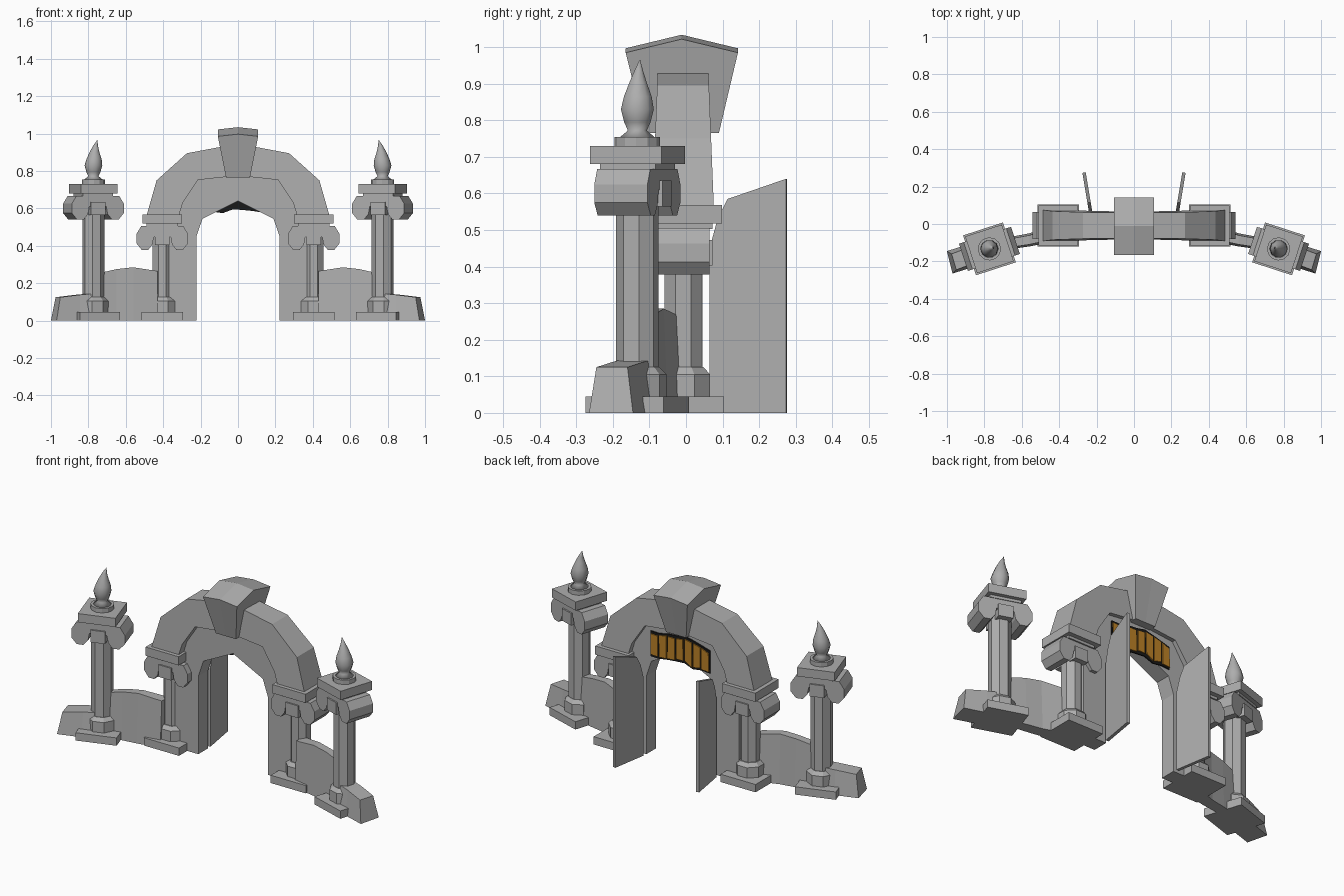
import bpy, bmesh, math, random
from mathutils import Matrix, Vector

if "Cube" in bpy.data.objects:
    bpy.data.objects.remove(bpy.data.objects["Cube"])


def material(name, rgb):
    m = bpy.data.materials.new(name)
    m.diffuse_color = (*rgb, 1)
    m.use_nodes = True
    m.node_tree.nodes["Principled BSDF"].inputs["Base Color"].default_value = m.diffuse_color
    return m


STONE = material("grey stone", (0.42, 0.42, 0.42))
GOLD = material("amber", (0.50, 0.22, 0.02))
DARK = material("black", (0.01, 0.01, 0.01))
I = Matrix.Identity(4)


def loft(name, rings, M=I, mat=STONE, smooth=False):
    """Closed solid through rings of equal point count."""
    bm = bmesh.new()
    loops = [[bm.verts.new(M @ Vector(p)) for p in r] for r in rings]
    n = len(loops[0])
    for a, b in zip(loops, loops[1:]):
        for i in range(n):
            bm.faces.new((a[i], a[(i + 1) % n], b[(i + 1) % n], b[i]))
    bm.faces.new(loops[0][::-1])
    bm.faces.new(loops[-1])
    bmesh.ops.recalc_face_normals(bm, faces=bm.faces[:])
    for f in bm.faces:
        f.smooth = smooth
    me = bpy.data.meshes.new(name)
    bm.to_mesh(me)
    bm.free()
    me.materials.append(mat)
    ob = bpy.data.objects.new(name, me)
    bpy.context.collection.objects.link(ob)
    return ob


def prism(name, pts, y0, y1, M=I, mat=STONE):
    """Outline in x, z pushed along y."""
    return loft(name, [[(x, y, z) for x, z in pts] for y in (y0, y1)], M, mat)


def lathe(name, prof, n, M=I, smooth=False):
    """Profile of (apothem, z, x shift); flat side faces front."""
    rings = []
    for r, z, dx in prof:
        r /= math.cos(math.pi / n)
        rings.append([(dx + r * math.cos((i + .5) * 2 * math.pi / n),
                       r * math.sin((i + .5) * 2 * math.pi / n), z) for i in range(n)])
    return loft(name, rings, M, STONE, smooth)


def box(name, hx, hy, z0, z1, M=I):
    prism(name, [(-hx, z0), (hx, z0), (hx, z1), (-hx, z1)], -hy, hy, M)


def mirrored(half):
    return half + [(-x, z) for x, z in reversed(half) if x > 0]


def column(name, M, zc, s, plate):
    """Plinth, octagonal shaft, scroll capital and top plate; zc = capital underside."""
    box(name + "_plinth", .112, .112, 0, .045, M)
    lathe(name + "_foot", [(.074, .045, 0), (.074, .105, 0), (.056, .125, 0)], 8, M)
    lathe(name + "_shaft", [(.051 * s, .12, 0), (.051 * s, zc + .09, 0)], 8, M)
    half = [(.045, .07), (.052, .03), (.075, 0), (.11, 0), (.138, .035),
            (.138, .085), (.113, .127), (0, .127)]
    pts = mirrored([(x * s, zc + z) for x, z in half])
    prism(name + "_scroll_capital", pts, -.072 * s, .072 * s, M)
    box(name + "_capital_tongue", .04, .08 * s, zc + .025, zc + .095, M)
    box(name + "_neck", .085, .08, zc + .125, zc + .143, M)
    box(name + "_top_plate", plate, plate, zc + .14, zc + .19, M)


# Both halves
for side, sx in (("right", 1), ("left", -1)):
    S = Matrix.Scale(sx, 4, (1, 0, 0))
    column(side + "_arch_column", S @ Matrix.Translation((.405, -.008, 0)), .378, 1, .106)

    P = S @ Matrix.Translation((.773, -.133, 0)) @ Matrix.Rotation(math.radians(-18), 4, 'Z')
    column(side + "_torch_pillar", P, .54, 1.06, .103)
    lathe(side + "_torch_dish", [(.06, .73, 0), (.06, .755, 0)], 12, P)
    flame = [(.046, .755, 0), (.026, .772, 0), (.036, .795, 0), (.045, .83, 0), (.038, .865, -.004),
             (.025, .9, -.006), (.012, .935, -.012), (.001, .965, -.022)]
    lathe(side + "_flame", flame, 10, P, True)

    # Low side wall, curving forward
    rings = []
    for x, y, t, z in ((.43, -.05, .045, .265), (.56, -.085, .035, .285), (.65, -.1, .033, .275),
                       (.76, -.125, .033, .25)):
        rings.append([(x, y - t, 0), (x, y + t, 0), (x, y + t * .7, z), (x, y - t * .7, z)])
    loft(side + "_low_wall", rings, S)
    # Sloping wall end
    rings = [[(x - .03, y - .06, 0), (x, y + .06, 0), (x2, y + .045, z), (x2 - .025, y - .04, z)]
             for x, x2, y, z in ((.79, .79, -.14, .145), (.875, .87, -.165, .138),
                                 (1.0, .975, -.205, .125))]
    loft(side + "_wall_end", rings, S)

    # Open door, its top following the opening
    D = S @ Matrix.Translation((.232, .066, 0)) @ Matrix.Rotation(math.radians(80.5), 4, 'Z')
    prism(side + "_door", [(0, 0), (.212, 0), (.212, .64), (.05, .585), (.022, .53), (0, .45)],
          -.009, .009, D)

# Recessed wall around the opening
outer = [(.37, 0), (.37, .56), (.24, .76), (0, .80)]
inner = [(.222, 0), (.222, .45), (.19, .545), (0, .64)]
wall = mirrored(outer) + mirrored(inner)[::-1]
prism("gateway_wall", wall, -.045, .045)

# Arch band, slightly thinner towards the top
outer = [(.488, .565), (.435, .75), (.273, .895), (.085, .93), (0, .93)]
inner = [(.315, .565), (.295, .63), (.215, .752), (0, .775)]
band = mirrored(outer) + mirrored(inner)[::-1]
loft("arch", [[(x, -.008 + d * (.084 - (z - .565) * .04), z) for x, z in band] for d in (-1, 1)])

# Keystone with a ridged cap
key = [(-.165, .985), (-.012, 1.022), (.142, .985), (.09, .765), (-.11, .765)]
rings = []
for f in (-1, 0, 1):
    rings.append([(f * (.108 if z > .9 else .064), y,
                   z + (.012 if f == 0 and z > .9 else 0)) for y, z in key])
loft("keystone", rings)

# Abstract amber shards on a jagged dark plaque behind the opening
random.seed(4)
n = 7
step = .38 / n
bottoms, tops = [], []
for i in range(n + 1):
    x = -.19 + i * step
    drop = .03 * (x / .19) ** 2
    bottoms.append((x, .585 + random.uniform(-.012, .012)))
    tops.append((x, .745 - drop + random.uniform(-.01, .01)))
prism("plaque", bottoms + tops[::-1], .046, .054, I, DARK)
for i in range(n):
    quad = [Vector(p) for p in (bottoms[i], bottoms[i + 1], tops[i + 1], tops[i])]
    mid = sum(quad, Vector((0, 0))) / 4
    prism("plaque_shard", [mid + (p - mid) * random.uniform(.74, .9) for p in quad],
          .054, .06, I, GOLD)
